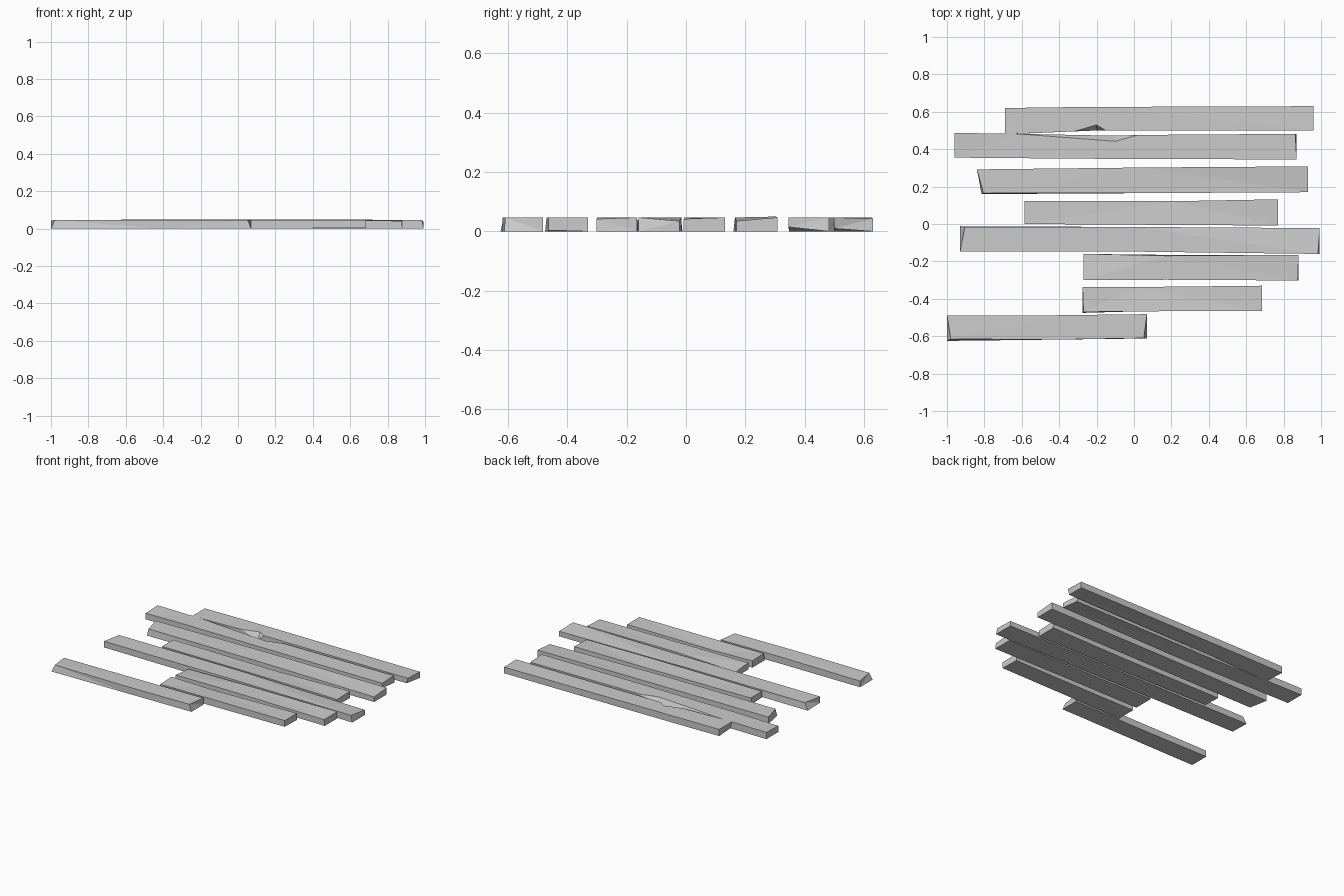
import bpy, bmesh

H = 0.047


def plank(name, sections, chips):
    """Sections are (x, y_low, y_high); chips shift (section, corner) by dx, dy, dz.
    Corners: 0 bottom low-y, 1 bottom high-y, 2 top high-y, 3 top low-y."""
    bm = bmesh.new()
    rings = []
    for i, (x, lo, hi) in enumerate(sections):
        ring = []
        for c, (y, z) in enumerate(((lo, 0), (hi, 0), (hi, H), (lo, H))):
            dx, dy, dz = chips.get((i, c), (0, 0, 0))
            ring.append(bm.verts.new((x + dx, y + dy, z + dz)))
        rings.append(ring)
    for a, b in zip(rings, rings[1:]):
        for k in range(4):
            n = (k + 1) % 4
            bm.faces.new((a[k], a[n], b[n], b[k]))
    bm.faces.new(rings[0])
    bm.faces.new(rings[-1])
    bmesh.ops.triangulate(bm, faces=bm.faces[:])
    bmesh.ops.recalc_face_normals(bm, faces=bm.faces[:])
    me = bpy.data.meshes.new(name)
    bm.to_mesh(me)
    bm.free()
    bpy.context.collection.objects.link(bpy.data.objects.new(name, me))


# Rearmost boards, with splintered facing edges
plank("plank_1", [(-0.69, 0.48, 0.62), (-0.32, 0.495, 0.625), (-0.20, 0.50, 0.625),
                  (-0.15, 0.50, 0.626), (0.96, 0.50, 0.63)],
      {(2, 3): (0, 0.03, 0), (0, 0): (0.01, 0, 0), (4, 0): (-0.01, 0, 0.01),
       (4, 2): (0, 0, -0.004)})
plank("plank_2", [(-0.96, 0.355, 0.487), (-0.62, 0.352, 0.482), (-0.10, 0.348, 0.472),
                  (0.02, 0.348, 0.476), (0.87, 0.345, 0.482)],
      {(2, 2): (0, -0.03, 0), (4, 0): (0, 0, 0.015), (4, 2): (-0.008, 0, 0),
       (0, 3): (0, 0, -0.005)})

# Middle boards
plank("plank_3", [(-0.84, 0.16, 0.292), (0.05, 0.165, 0.302), (0.93, 0.17, 0.308)],
      {(0, 3): (0.035, 0.005, 0), (0, 0): (0.025, 0, 0), (2, 3): (0, 0, -0.012),
       (1, 2): (0, 0, 0.003)})
plank("plank_4", [(-0.585, 0.0, 0.122), (0.22, -0.005, 0.122), (0.77, -0.008, 0.132)],
      {(1, 2): (0, 0, -0.006), (2, 3): (0, 0, -0.005), (0, 0): (0, 0, 0.005)})
plank("plank_5", [(-0.93, -0.147, -0.012), (0.03, -0.148, -0.016), (0.993, -0.16, -0.022)],
      {(0, 2): (0.025, -0.005, 0), (2, 2): (0, 0, -0.012), (2, 3): (-0.01, 0, 0),
       (0, 0): (0, 0, 0.004)})

# Front short boards
plank("plank_6", [(-0.27, -0.30, -0.16), (0.17, -0.298, -0.165), (0.88, -0.302, -0.165)],
      {(0, 2): (0, 0, -0.012), (1, 2): (0, -0.005, 0), (2, 3): (-0.005, 0, -0.005)})
plank("plank_7", [(-0.275, -0.475, -0.337), (0.02, -0.467, -0.337), (0.685, -0.464, -0.33)],
      {(1, 2): (0, 0, -0.007), (0, 3): (0.005, 0.005, 0), (2, 0): (0, 0, 0.004)})
plank("plank_8", [(-1.0, -0.625, -0.488), (-0.42, -0.618, -0.488), (0.07, -0.612, -0.482)],
      {(0, 3): (0.02, 0.01, 0), (0, 2): (0, 0, -0.004), (2, 3): (-0.018, 0.002, 0)})
